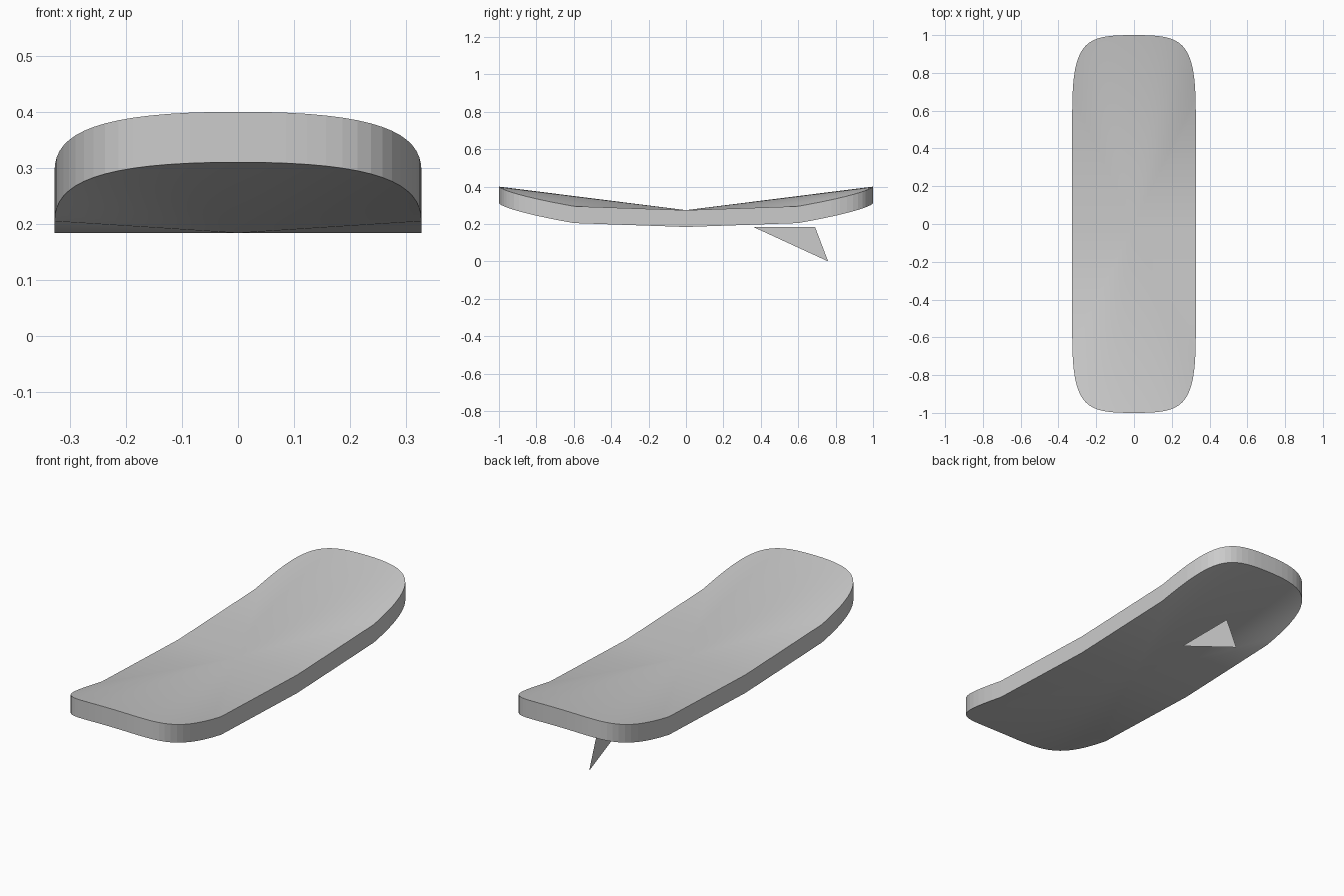
import bpy
import bmesh
from mathutils import Vector
from mathutils.geometry import interpolate_bezier

cube = bpy.data.objects.get("Cube")
if cube:
    bpy.data.objects.remove(cube, do_unlink=True)

THICKNESS = 0.09
BOTTOM_Z = 0.184

grey = bpy.data.materials.new("light_grey")
grey.use_nodes = True
grey.diffuse_color = (0.6, 0.6, 0.6, 1)
grey.node_tree.nodes["Principled BSDF"].inputs["Base Color"].default_value = (0.6, 0.6, 0.6, 1)


def make_object(name, bm):
    mesh = bpy.data.meshes.new(name)
    bm.to_mesh(mesh)
    bm.free()
    mesh.materials.append(grey)
    obj = bpy.data.objects.new(name, mesh)
    bpy.context.collection.objects.link(obj)
    return obj


# Quarter outline of the underside: straight side, then a rounded upturned end
corner = interpolate_bezier(
    Vector((0.327, 0.6, 0.205)), Vector((0.327, 0.98, 0.2725)),
    Vector((0.25, 1.0, 0.3105)), Vector((0, 1, 0.31)), 17)
quarter = [Vector((0.327, 0, BOTTOM_Z))] + corner


def mirrored(points, sx, sy):
    return [Vector((p.x * sx, p.y * sy, p.z)) for p in points]


rim = (quarter[:-1] + mirrored(quarter[:0:-1], -1, 1)
       + mirrored(quarter[:-1], -1, -1) + mirrored(quarter[:0:-1], 1, -1))

# Board: two shallow fans around the centre, joined by a vertical edge wall
bm = bmesh.new()
lift = Vector((0, 0, THICKNESS))
low = [bm.verts.new(p) for p in rim]
high = [bm.verts.new(p + lift) for p in rim]
low_mid = bm.verts.new((0, 0, BOTTOM_Z))
high_mid = bm.verts.new((0, 0, BOTTOM_Z + THICKNESS))
for i in range(len(rim)):
    j = (i + 1) % len(rim)
    bm.faces.new((high_mid, high[i], high[j])).smooth = True
    bm.faces.new((low_mid, low[j], low[i])).smooth = True
    bm.faces.new((low[i], low[j], high[j], high[i]))
for ring in (low, high):
    for i, v in enumerate(ring):
        bm.edges.get((v, ring[i - 1])).smooth = False
make_object("board", bm)

# Fin: a single thin triangle raked towards the back
bm = bmesh.new()
bm.faces.new([bm.verts.new((0, y, z)) for y, z in
              ((0.36, BOTTOM_Z), (0.76, 0), (0.69, BOTTOM_Z))])
make_object("fin", bm)
